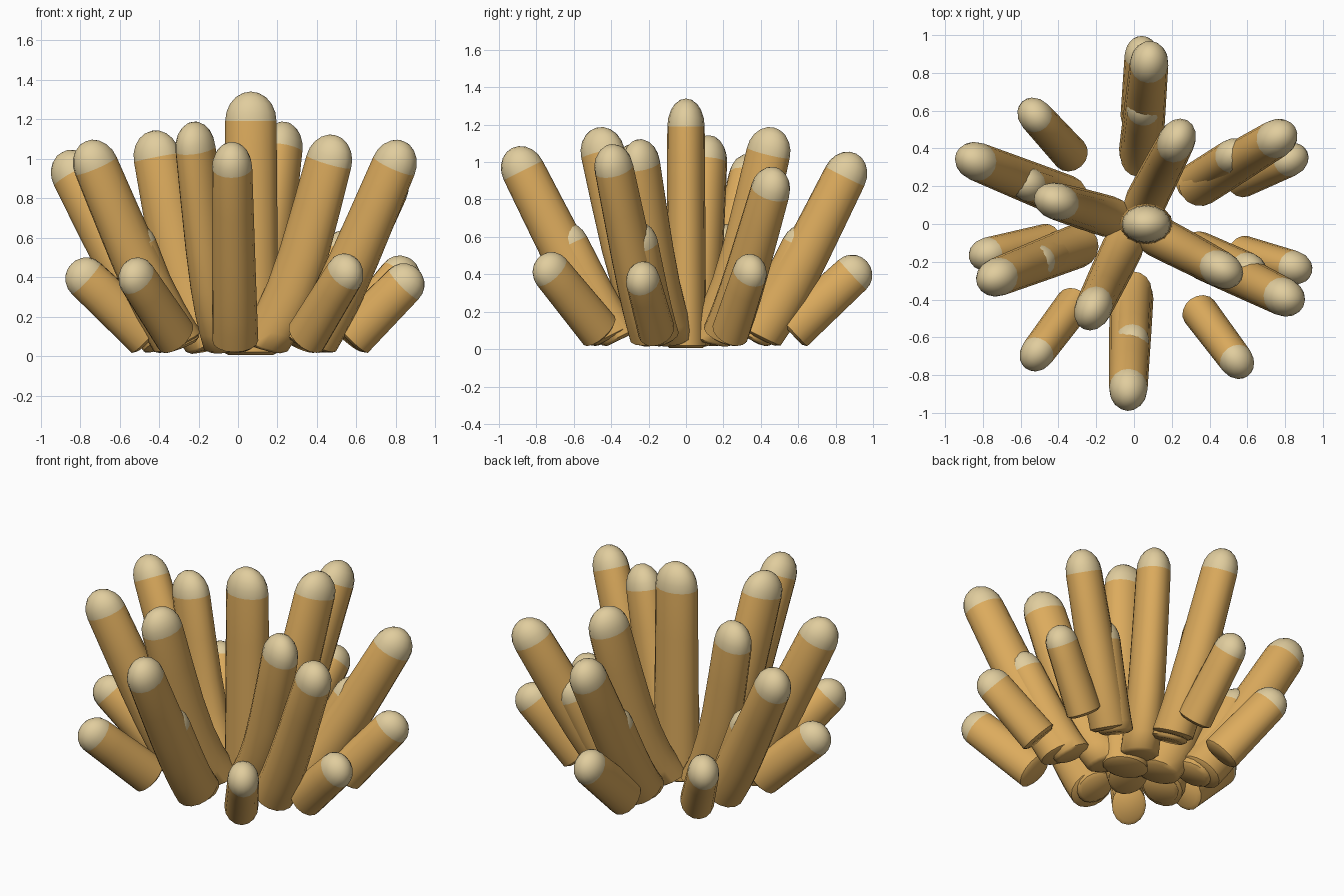
import bpy, bmesh, math
from mathutils import Vector

if "Cube" in bpy.data.objects:
    bpy.data.objects.remove(bpy.data.objects["Cube"])

SIDES, CAP_RINGS = 16, 5


def material(name, rgb):
    m = bpy.data.materials.new(name)
    m.diffuse_color = (*rgb, 1)
    m.use_nodes = True
    m.node_tree.nodes["Principled BSDF"].inputs["Base Color"].default_value = m.diffuse_color
    return m


MATS = [material("golden_tan", (0.72, 0.41, 0.11)),
        material("pale_cream", (0.75, 0.61, 0.34))]


def stalk(name, base_xy, tip_xy, top, wide, thin, flare, cap, bend=0.0):
    """Oval tapered stalk: foot curving in by `bend`, rounded pale tip."""
    tip = Vector((*tip_xy, top - 0.01 - (cap + wide) / 2))
    radial = Vector((tip_xy[0] - base_xy[0], tip_xy[1] - base_xy[1], 0))
    lean = math.atan2(radial.length, tip.z - 0.07)
    radial = radial.normalized() if radial.length > 1e-4 else Vector((1, 0, 0))
    base = Vector((*base_xy, 0.02 + wide * flare * math.sin(lean)))
    axis = (tip - base).normalized()
    side = Vector((0, 0, 1)).cross(radial).normalized()
    out = side.cross(axis).normalized()

    # rings as (centre, scale): small bevelled foot, shaft, then the dome
    steps = (0, 0.08, 0.16, 0.3, 0.5, 0.75, 1)
    rings = [(base.lerp(tip, t) - radial * bend * (1 - t) ** 5, flare + (1 - flare) * t)
             for t in steps]
    rings.insert(0, (rings[0][0] - axis * 0.015, flare * 0.8))
    shaft = len(rings) - 1
    for i in range(1, CAP_RINGS):
        a = math.pi / 2 * i / CAP_RINGS
        rings.append((tip + axis * cap * math.sin(a), math.cos(a)))

    bm = bmesh.new()
    loops = []
    for c, s in rings:
        loops.append([bm.verts.new(c + out * wide * s * math.cos(a) + side * thin * s * math.sin(a))
                      for a in (2 * math.pi * k / SIDES for k in range(SIDES))])
    bm.faces.new(loops[0])
    for i in range(len(loops) - 1):
        for k in range(SIDES):
            n = (k + 1) % SIDES
            f = bm.faces.new((loops[i][k], loops[i][n], loops[i + 1][n], loops[i + 1][k]))
            f.material_index = int(i >= shaft)
    apex = bm.verts.new(tip + axis * cap)
    for k in range(SIDES):
        f = bm.faces.new((loops[-1][k], loops[-1][(k + 1) % SIDES], apex))
        f.material_index = 1
    bmesh.ops.recalc_face_normals(bm, faces=bm.faces[:])
    me = bpy.data.meshes.new(name)
    bm.to_mesh(me)
    bm.free()
    for m in MATS:
        me.materials.append(m)
    ob = bpy.data.objects.new(name, me)
    bpy.context.collection.objects.link(ob)
    bpy.ops.object.select_all(action='DESELECT')
    ob.select_set(True)
    bpy.context.view_layer.objects.active = ob
    bpy.ops.object.shade_smooth_by_angle(angle=math.radians(50))


def ring(name, tips, **shape):
    """Stalks leaning outward; each row is tip x, tip y, top height, foot distance."""
    for i, (x, y, top, foot) in enumerate(tips):
        k = foot / math.hypot(x, y)
        stalk(f"{name}_{i + 1}", (x * k, y * k), (x, y), top, **shape)


# upright middle stalk
stalk("centre_stalk", (0.065, 0), (0.065, 0), 1.34, 0.13, 0.10, 1.08, 0.15)

# four tall stalks around it
ring("inner_stalk",
     [(0.225, 0.44, 1.19, 0.24), (-0.41, 0.12, 1.145, 0.24),
      (-0.215, -0.445, 1.19, 0.24), (0.46, -0.24, 1.125, 0.24)],
     wide=0.122, thin=0.098, flare=1.12, cap=0.14, bend=0.10)

# six tall stalks leaning further out
ring("outer_stalk",
     [(0.75, 0.45, 0.98, 0.45), (0.08, 0.85, 1.06, 0.43), (-0.83, 0.33, 1.05, 0.43),
      (-0.72, -0.28, 1.10, 0.37), (-0.03, -0.87, 1.09, 0.43), (0.79, -0.385, 1.10, 0.46)],
     wide=0.116, thin=0.102, flare=1.14, cap=0.135, bend=0.04)

# six shorter stalks nested against the outer ones
ring("nested_stalk",
     [(0.52, 0.36, 0.64, 0.42), (0.05, 0.61, 0.67, 0.38), (-0.56, 0.21, 0.67, 0.38),
      (-0.51, -0.20, 0.68, 0.35), (-0.01, -0.62, 0.68, 0.38), (0.60, -0.24, 0.68, 0.40)],
     wide=0.10, thin=0.09, flare=1.1, cap=0.12, bend=0.03)

# seven low stalks splayed around the rim
ring("rim_stalk",
     [(0.84, -0.23, 0.48, 0.60), (0.82, 0.34, 0.52, 0.62), (0.04, 0.89, 0.515, 0.57),
      (-0.52, 0.57, 0.51, 0.50), (-0.77, -0.16, 0.51, 0.47), (-0.51, -0.68, 0.51, 0.53),
      (0.54, -0.72, 0.53, 0.58)],
     wide=0.108, thin=0.09, flare=1.08, cap=0.105)
